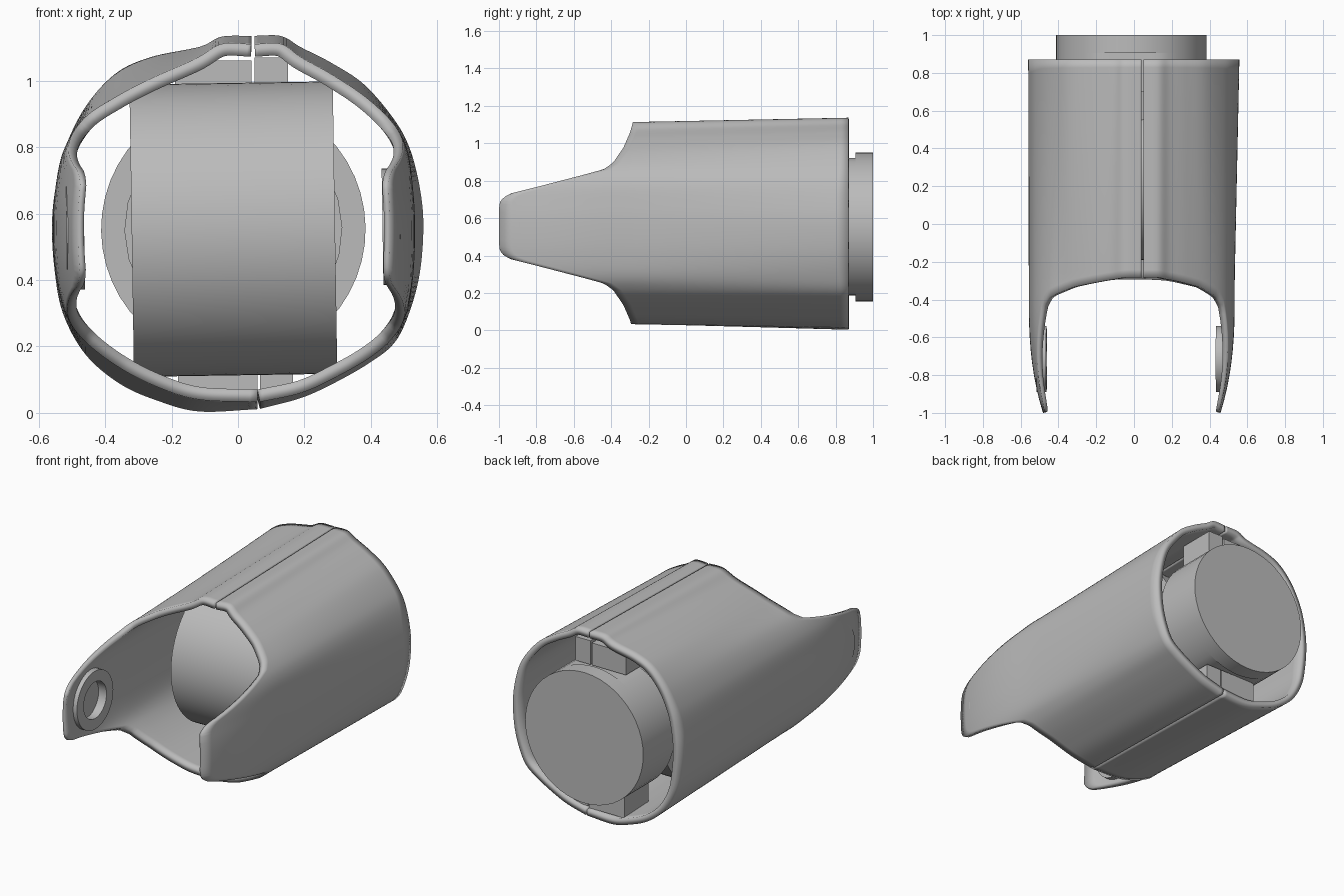
import bpy, bmesh, math
from mathutils import Matrix, Vector

if "Cube" in bpy.data.objects:
    bpy.data.objects.remove(bpy.data.objects["Cube"])

grey = bpy.data.materials.new("plain_grey")
grey.diffuse_color = (0.5, 0.5, 0.5, 1)
grey.use_nodes = True
grey.node_tree.nodes["Principled BSDF"].inputs["Base Color"].default_value = grey.diffuse_color
CX, CZ = -0.014, 0.553
ROLL = (Matrix.Translation((CX, 0, CZ)) @ Matrix.Rotation(math.radians(-0.9), 4, 'Y'))


def finish(name, bm, smooth=True, recalc=True):
    if recalc:
        bmesh.ops.recalc_face_normals(bm, faces=bm.faces)
    me = bpy.data.meshes.new(name)
    bm.to_mesh(me)
    bm.free()
    me.materials.append(grey)
    ob = bpy.data.objects.new(name, me)
    bpy.context.collection.objects.link(ob)
    if smooth:
        bpy.ops.object.select_all(action='DESELECT')
        ob.select_set(True)
        bpy.context.view_layer.objects.active = ob
        bpy.ops.object.shade_smooth_by_angle(angle=math.radians(30))
    return ob


def lathe(name, axis, profile, sides, centre=(0, 0, 0), flat=None, closed=False):
    """Spin (radius, along) points about the x or y axis; flat clamps the height."""
    bm = bmesh.new()
    rings = []
    for r, a in profile:
        ring = []
        for k in range(sides):
            t = 2 * math.pi * k / sides
            u, w = r * math.cos(t), r * math.sin(t)
            if flat:
                w = max(-flat, min(flat, w))
            p = Vector((a, u, w) if axis == 'x' else (u, a, w)) + Vector(centre)
            ring.append(bm.verts.new(ROLL @ p))
        rings.append(ring)
    pairs = list(zip(rings, rings[1:]))
    if closed:
        pairs.append((rings[-1], rings[0]))
    else:
        bm.faces.new(rings[0])
        bm.faces.new(rings[-1])
    for a, b in pairs:
        for k in range(sides):
            n = (k + 1) % sides
            bm.faces.new((a[k], a[n], b[n], b[k]))
    return finish(name, bm)


def box(name, x0, x1, y0, y1, z0, z1):
    bm = bmesh.new()
    bmesh.ops.create_cube(bm, size=1)
    for v in bm.verts:
        v.co = ((x0 + x1) / 2 + v.co.x * (x1 - x0), (y0 + y1) / 2 + v.co.y * (y1 - y0),
                (z0 + z1) / 2 + v.co.z * (z1 - z0))
    return finish(name, bm, False)


def resample(pts, n=8):
    """Catmull-Rom curve through the points."""
    p = [Vector(q) for q in pts]
    p = [2 * p[0] - p[1]] + p + [2 * p[-1] - p[-2]]
    out = []
    for a, b, c, d in zip(p, p[1:], p[2:], p[3:]):
        for k in range(n):
            t = k / n
            out.append(0.5 * (2 * b + (c - a) * t + (2 * a - 5 * b + 4 * c - d) * t * t
                              + (3 * b - a - 3 * c + d) * t ** 3))
    return out + [p[-2]]


# Front edge of the shell: distance from mid height -> y
EDGE = [(0, -1), (.09, -1), (.13, -.995), (.155, -.975), (.175, -.94), (.21, -.8), (.275, -.55),
        (.305, -.44), (.34, -.39), (.42, -.335), (.5, -.3), (.57, -.28)]


def edge_y(z):
    d = abs(z - 0.556)
    for (a, ya), (b, yb) in zip(EDGE, EDGE[1:]):
        if d <= b:
            return ya + (yb - ya) * (d - a) / (b - a)
    return EDGE[-1][1]


def shell_half(name, section):
    """Skin from the front section to the back one, arms curling inward, then thickened."""
    bm = bmesh.new()
    cols, rows = resample(section), 28
    grid, weights = [], []
    for xb, zb, xf, zf in cols:
        y0 = edge_y(zf)
        col = []
        for j in range(rows + 1):
            y = y0 + (0.87 - y0) * j / rows
            t = max(0, min(1, (y + 0.3) / 1.17))
            x, z = xf + (xb - xf) * t, zf + (zb - zf) * t
            curl = max(0, (-0.4 - y) / 0.6)
            x -= math.copysign(0.075 * curl ** 2.5, x)
            col.append(bm.verts.new((x, y, z)))
            weights.append(1 - 0.5 * curl)
        grid.append(col)
    for a, b in zip(grid, grid[1:]):
        for j in range(rows):
            bm.faces.new((a[j], b[j], b[j + 1], a[j + 1]))
    ob = finish(name, bm, recalc=False)
    group = ob.vertex_groups.new(name="thickness")
    for i, w in enumerate(weights):
        group.add([i], w, 'REPLACE')
    mod = ob.modifiers.new("wall", 'SOLIDIFY')
    mod.thickness, mod.offset = 0.038, -1
    mod.vertex_group = "thickness"
    ob.modifiers.move(len(ob.modifiers) - 1, 0)
    return ob


# Shell halves: (back x, back z, front x, front z) around each side
shell_half("shell_right", [
    (.05, 1.135, .05, 1.11), (.13, 1.134, .13, 1.11), (.19, 1.10, .19, 1.07),
    (.28, 1.054, .28, 1.02), (.38, .988, .385, .95), (.47, .883, .468, .87),
    (.518, .793, .51, .79), (.548, .673, .527, .673), (.558, .56, .533, .56),
    (.547, .42, .528, .42), (.515, .30, .508, .30), (.47, .21, .465, .225),
    (.395, .15, .395, .165), (.29, .09, .29, .105), (.19, .045, .19, .06),
    (.066, .012, .066, .033)])
shell_half("shell_left", [
    (.058, .011, .058, .033), (-.115, .004, -.115, .04), (-.235, .034, -.235, .075),
    (-.355, .087, -.355, .135), (-.46, .177, -.46, .215), (-.527, .30, -.52, .30),
    (-.552, .43, -.55, .43), (-.56, .56, -.557, .56), (-.55, .673, -.55, .673),
    (-.522, .793, -.525, .79), (-.46, .92, -.465, .885), (-.37, 1.02, -.37, .95),
    (-.265, 1.07, -.265, 1.005), (-.115, 1.102, -.13, 1.065), (-.05, 1.132, -.05, 1.11),
    (.04, 1.135, .04, 1.11)])

# Pivot rings inside the arms
for side, label in ((1, "right"), (-1, "left")):
    lathe("pivot_ring_" + label, 'x',
          [(.175, side * .449), (.175, side * .502), (.11, side * .502), (.11, side * .449)],
          48, (0, -.715, 0), closed=True)

# Inner drum lying across, its neck, and the round end with flats for the blocks
lathe("drum", 'x', [(.44, -.306), (.44, .306)], 72, (0, .25, 0))
lathe("neck", 'y', [(.328, .25), (.328, .75)], 24)
lathe("collar", 'y', [(.398, .7), (.398, .905)], 48, flat=.365)
lathe("end_cap", 'y', [(.398, .905), (.398, 1)], 48)

# Guide blocks, split along the seam
box("top_block_left", -.19, .04, .62, .85, .925, 1.06)
box("top_block_right", .05, .15, .62, .85, .925, 1.07)
box("bottom_block_left", -.18, .058, .62, .85, .05, .183)
box("bottom_block_right", .066, .165, .62, .85, .06, .183)
